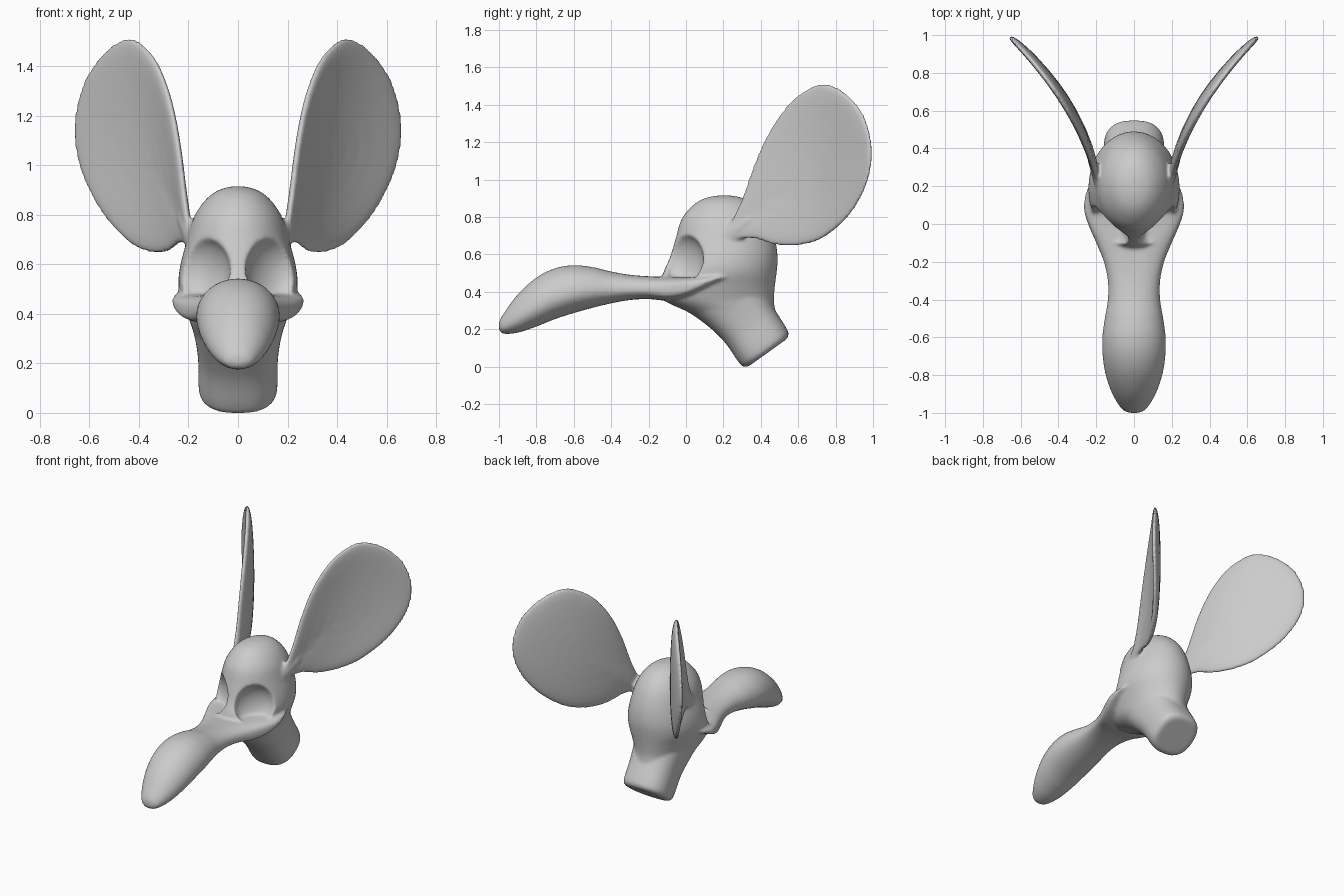
import bpy, bmesh, math
from mathutils import Vector

if "Cube" in bpy.data.objects:
    bpy.data.objects.remove(bpy.data.objects["Cube"])


def smooth_rows(rows, n=5, closed=False):
    """Catmull-Rom interpolation of rows of numbers."""
    out, m = [], len(rows)
    get = (lambda i: rows[i % m]) if closed else (lambda i: rows[max(0, min(m - 1, i))])
    for i in range(m if closed else m - 1):
        a, b, c, d = (get(i + k) for k in (-1, 0, 1, 2))
        for s in range(n):
            t = s / n
            out.append([0.5 * (2 * q + (r - p) * t + (2 * p - 5 * q + 4 * r - u) * t * t
                               + (3 * q - p - 3 * r + u) * t ** 3)
                        for p, q, r, u in zip(a, b, c, d)])
    if not closed:
        out.append(list(rows[-1]))
    return out


def curve_pair(a, e):
    c, s = math.cos(a), math.sin(a)
    return (math.copysign(abs(c) ** (2 / e), c), math.copysign(abs(s) ** (2 / e), s))


def skin(name, rings):
    """Closed surface through a list of equal-length rings."""
    bm = bmesh.new()
    vs = [[bm.verts.new(p) for p in r] for r in rings]
    k = len(vs[0])
    for a, b in zip(vs, vs[1:]):
        for i in range(k):
            bm.faces.new((a[i], a[(i + 1) % k], b[(i + 1) % k], b[i]))
    bm.faces.new(vs[0])
    bm.faces.new(vs[-1])
    bmesh.ops.recalc_face_normals(bm, faces=bm.faces)
    me = bpy.data.meshes.new(name)
    bm.to_mesh(me)
    bm.free()
    ob = bpy.data.objects.new(name, me)
    bpy.context.collection.objects.link(ob)
    return ob


def apply_mod(ob, kind, **props):
    m = ob.modifiers.new(kind.lower(), kind)
    for k, v in props.items():
        setattr(m, k, v)
    bpy.context.view_layer.objects.active = ob
    bpy.ops.object.modifier_apply(modifier=m.name)


ANG = [2 * math.pi * i / 48 for i in range(48)]

# Cranium and jaw: z, front y, back y, half width
cranium_rows = [(.16, .2, .4, .1), (.22, .13, .45, .15), (.3, .02, .475, .17),
                (.37, -.12, .47, .19), (.44, -.14, .475, .215), (.52, -.12, .485, .24),
                (.6, -.085, .49, .235), (.7, -.055, .475, .21), (.8, -.025, .435, .18),
                (.87, .03, .38, .135), (.91, .09, .32, .085), (.928, .16, .25, .03)]
rings = []
for z, f, b, w in smooth_rows(cranium_rows):
    rings.append([(w * math.cos(a), (f + b) / 2 + (b - f) / 2 * math.sin(a), z) for a in ANG])
head = skin("head", rings)

# Eye sockets carved from the cranium
for side in (1, -1):
    bpy.ops.mesh.primitive_uv_sphere_add(segments=48, ring_count=24, radius=1,
                                         location=(side * .142, -.017, .59),
                                         rotation=(0, 0, side * math.radians(45)))
    cutter = bpy.context.object
    cutter.name = "socket_cutter"
    cutter.scale = (.135, .08, .135)
    cutter.hide_render = True
    bpy.context.view_layer.update()
    apply_mod(head, 'BOOLEAN', operation='DIFFERENCE', object=cutter, solver='EXACT')
    bpy.data.objects.remove(cutter)

# Bill with cheek ledges: y, bottom z, top z, half width, squareness
bill_rows = [(-1, .215, .25, .025, 2), (-.98, .19, .29, .065, 2), (-.9, .195, .4, .115, 2),
             (-.8, .228, .49, .15, 2), (-.7, .268, .54, .166, 2), (-.6, .3, .556, .168, 2),
             (-.5, .328, .546, .155, 2), (-.4, .352, .522, .139, 2.1), (-.3, .37, .505, .139, 2.3),
             (-.2, .375, .497, .16, 2.6), (-.1, .368, .494, .2, 3.2), (0, .39, .492, .243, 4),
             (.08, .425, .5, .266, 3.5), (.16, .46, .515, .258, 2.6), (.23, .48, .52, .23, 2.4)]
rings = []
for y, lo, hi, w, e in smooth_rows(bill_rows):
    mid = lo + .42 * (hi - lo)
    ring = []
    for a in ANG:
        c, s = curve_pair(a, e)
        ring.append((w * c, y, mid + s * ((hi - mid) if s > 0 else (mid - lo))))
    rings.append(ring)
bill = skin("bill", rings)

# Neck: centre y, z, half depth, half width
neck_rows = [(.2, .42, .2, .19), (.325, .255, .163, .163), (.405, .135, .158, .16),
             (.428, .1, .15, .152), (.436, .088, .125, .125)]
rings = []
for y, z, d, w in smooth_rows(neck_rows):
    ring = []
    for a in ANG:
        c, s = curve_pair(a, 2.5)
        ring.append((w * c, y + d * s * .81, z + d * s * .58))
    rings.append(ring)
neck = skin("neck", rings)

# Ears: outline in (y, z), bent outward and dished
outline = [(.22, .74), (.29, .89), (.37, 1.11), (.45, 1.28), (.55, 1.42), (.65, 1.5), (.74, 1.528),
           (.85, 1.48), (.95, 1.36), (.995, 1.18), (.97, 1.0), (.88, .83), (.75, .71),
           (.62, .662), (.48, .662), (.37, .695), (.29, .695), (.23, .68)]
outline = smooth_rows(outline, 5, True)
CY, CZ = .66, 1.06
parts = [head, bill, neck]


def ear_ring(r, face, side):
    ring = []
    for y, z in outline:
        py, pz = CY + (y - CY) * r, CZ + (z - CZ) * r
        s = py - .24
        x = .2 + .25 * s + .477 * s * s
        dish = .022 * (1 - r * r)
        off = dish + face * .022 * math.sqrt(max(0, 1 - r ** 10))
        ring.append((side * (x - .86 * off), py + .5 * off, pz))
    return ring


radii = [.02, .2, .4, .6, .75, .87, .94, .98]
for side in (1, -1):
    rings = [ear_ring(r, -1, side) for r in radii] + [ear_ring(1, 0, side)]
    rings += [ear_ring(r, 1, side) for r in reversed(radii)]
    parts.append(skin("ear", rings))
    # Ear root blending into the cranium
    p, q = Vector((side * .165, .2, .7)), Vector((side * .235, .34, .8))
    rings = []
    for i in range(7):
        t = i / 6
        rad = .06 - .042 * t
        c = p.lerp(q, t)
        rings.append([(c.x + rad * .7 * math.cos(a), c.y, c.z + rad * 1.3 * math.sin(a)) for a in ANG])
    parts.append(skin("ear_root", rings))

# Fuse everything into one smooth skin
bpy.ops.object.select_all(action='DESELECT')
for ob in parts:
    ob.select_set(True)
bpy.context.view_layer.objects.active = head
bpy.ops.object.join()
apply_mod(head, 'REMESH', mode='VOXEL', voxel_size=.0095)
apply_mod(head, 'SMOOTH', factor=.5, iterations=8)

zmin = min(v.co.z for v in head.data.vertices)
for v in head.data.vertices:
    v.co.z -= zmin
for poly in head.data.polygons:
    poly.use_smooth = True
